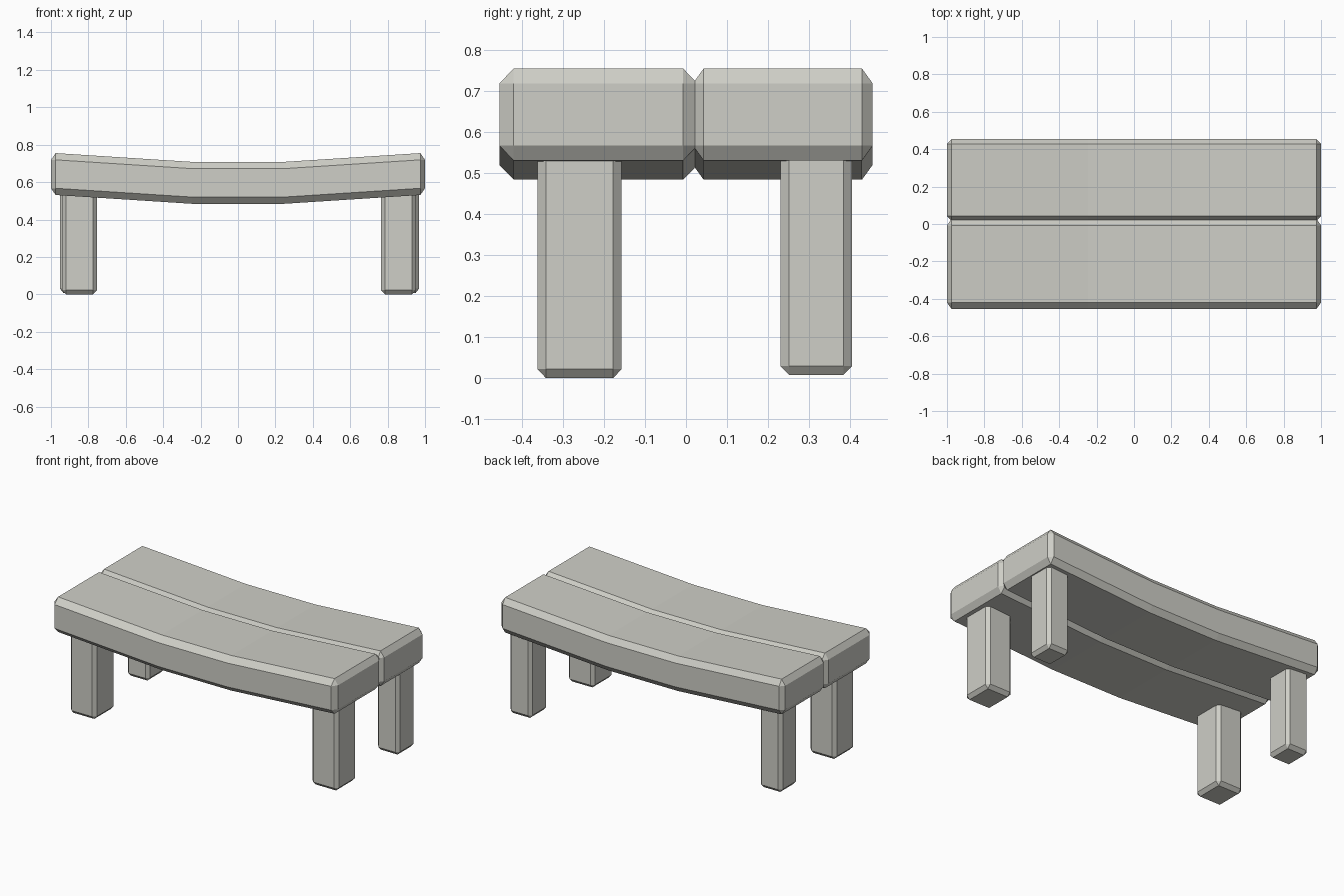
import bpy
import bmesh
from mathutils import Vector

if "Cube" in bpy.data.objects:
    bpy.data.objects.remove(bpy.data.objects["Cube"])

stone = bpy.data.materials.new("pale_grey")
stone.use_nodes = True
COLOUR = (0.62, 0.62, 0.57, 1.0)
stone.diffuse_color = COLOUR
stone.node_tree.nodes["Principled BSDF"].inputs["Base Color"].default_value = COLOUR

BEND_START, BEND_END, RISE = 0.245, 0.975, 0.047


def chamfered_box(name, low, high, chamfer, sag=False):
    """Box between two corners, with its own chamfer width along each axis."""
    low, high, chamfer = Vector(low), Vector(high), Vector(chamfer)
    size, middle = high - low, (low + high) / 2
    bm = bmesh.new()
    bmesh.ops.create_cube(bm, size=1)
    # Bevel by one unit at a stretched scale, then shrink to the real size
    bmesh.ops.scale(bm, verts=bm.verts, vec=[s / c for s, c in zip(size, chamfer)])
    bmesh.ops.bevel(bm, geom=bm.edges[:], offset=1, segments=1,
                    profile=0.5, affect='EDGES')
    bmesh.ops.scale(bm, verts=bm.verts, vec=chamfer)
    bmesh.ops.translate(bm, verts=bm.verts, vec=middle)
    if sag:
        # Cut at the bends and lift both ends
        for x in (-BEND_START, BEND_START):
            bmesh.ops.bisect_plane(bm, geom=bm.verts[:] + bm.edges[:] + bm.faces[:],
                                   plane_co=(x, 0, 0), plane_no=(1, 0, 0))
        for v in bm.verts:
            t = (abs(v.co.x) - BEND_START) / (BEND_END - BEND_START)
            v.co.z += RISE * min(max(t, 0), 1)
    bmesh.ops.recalc_face_normals(bm, faces=bm.faces)
    mesh = bpy.data.meshes.new(name)
    bm.to_mesh(mesh)
    bm.free()
    mesh.materials.append(stone)
    obj = bpy.data.objects.new(name, mesh)
    bpy.context.collection.objects.link(obj)
    return obj


# Two sagging seat planks
for name, y0, y1, cy in (("front_plank", -0.455, 0.028, 0.035),
                         ("rear_plank", 0.017, 0.455, 0.026)):
    chamfered_box(name, (-1, y0, 0.484), (1, y1, 0.708), (0.025, cy, 0.036), sag=True)

# Four legs: the front pair is thicker, the rear pair slightly shorter
for name, x0, x1, y0, y1, z0, c in (
        ("front_right_leg", -0.94, -0.755, -0.362, -0.157, 0.0, 0.02),
        ("front_left_leg", 0.765, 0.95, -0.362, -0.157, 0.0, 0.02),
        ("rear_right_leg", -0.952, -0.797, 0.23, 0.405, 0.008, 0.018),
        ("rear_left_leg", 0.813, 0.968, 0.23, 0.405, 0.008, 0.018)):
    chamfered_box(name, (x0, y0, z0), (x1, y1, 0.58), (c, 0.021, 0.022))
